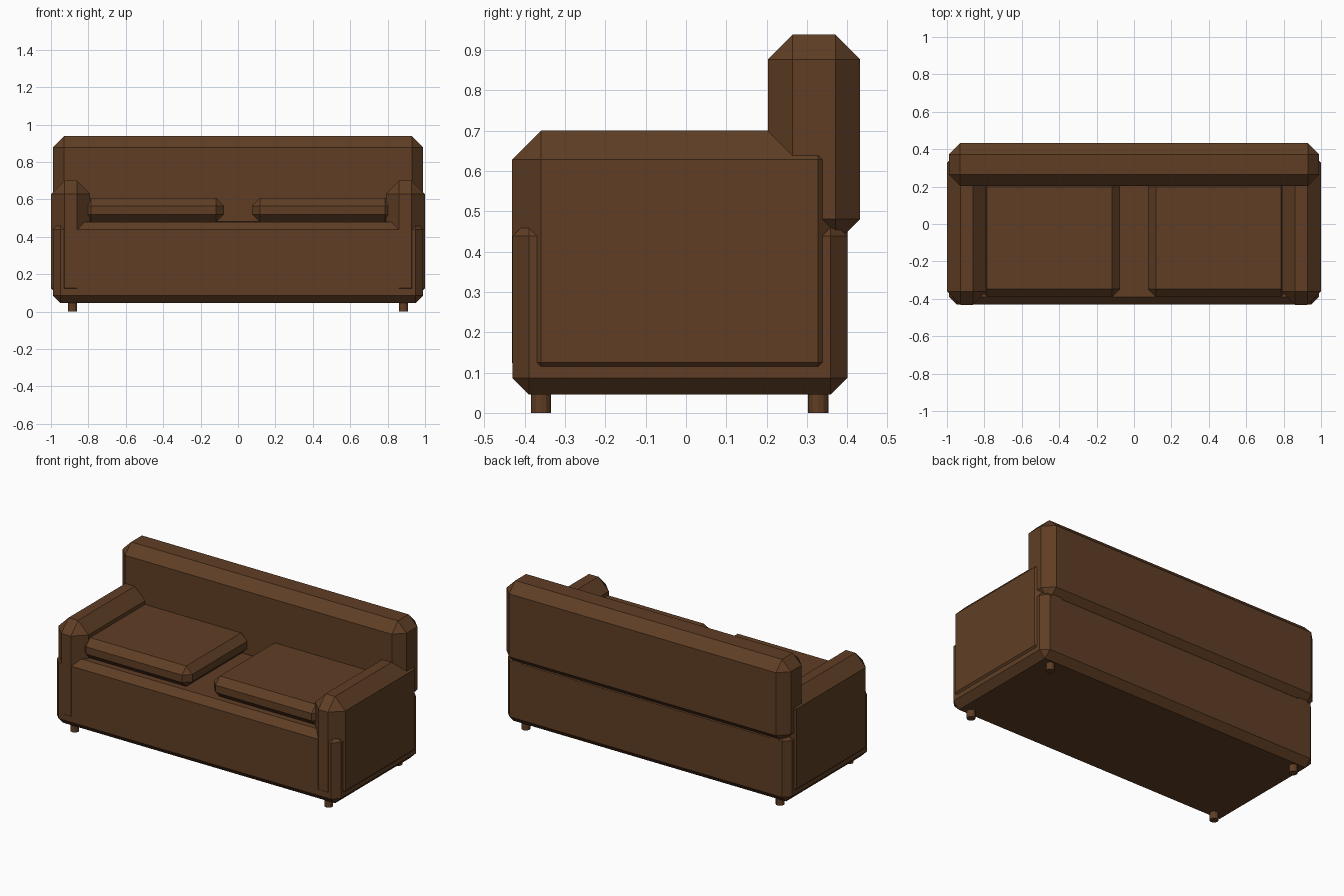
import bpy, bmesh
from mathutils import Matrix, Vector

if "Cube" in bpy.data.objects:
    bpy.data.objects.remove(bpy.data.objects["Cube"])

leather = bpy.data.materials.new("brown leather")
leather.diffuse_color = (0.115, 0.048, 0.018, 1)
leather.use_nodes = True
leather.node_tree.nodes["Principled BSDF"].inputs["Base Color"].default_value = leather.diffuse_color


def finish(name, bm):
    mesh = bpy.data.meshes.new(name)
    bm.to_mesh(mesh)
    bm.free()
    mesh.materials.append(leather)
    obj = bpy.data.objects.new(name, mesh)
    bpy.context.collection.objects.link(obj)
    return obj


def chamfered_box(name, lo, hi, chamfer):
    """Box between two corners with every edge cut by a flat chamfer."""
    lo, hi = Vector(lo), Vector(hi)
    bm = bmesh.new()
    size = Matrix.Diagonal((*(hi - lo), 1))
    bmesh.ops.create_cube(bm, size=1, matrix=Matrix.Translation((lo + hi) / 2) @ size)
    bmesh.ops.bevel(bm, geom=bm.edges[:], offset=chamfer, offset_type='OFFSET',
                    segments=1, profile=0.5, affect='EDGES')
    return finish(name, bm)


def leg(name, x, y):
    bm = bmesh.new()
    bmesh.ops.create_cone(bm, cap_ends=True, segments=12, radius1=0.025, radius2=0.025,
                          depth=0.07, matrix=Matrix.Translation((x, y, 0.035)))
    return finish(name, bm)


# Base and backrest span the full width
chamfered_box("base", (-0.99, -0.43, 0.045), (0.99, 0.40, 0.48), 0.041)
chamfered_box("backrest", (-0.99, 0.203, 0.42), (0.99, 0.432, 0.938), 0.061)

# Arms, seat cushions and legs are mirrored left and right
for side, s in (("left", -1), ("right", 1)):
    def mirrored_box(name, x0, x1, y, z, chamfer):
        a, b = sorted((s * x0, s * x1))
        chamfered_box(f"{side}_{name}", (a, y[0], z[0]), (b, y[1], z[1]), chamfer)

    mirrored_box("arm", 0.79, 1.0, (-0.432, 0.40), (0.053, 0.70), 0.072)
    mirrored_box("seat_cushion", 0.075, 0.828, (-0.39, 0.24), (0.478, 0.608), 0.042)
    leg(f"{side}_front_leg", s * 0.885, -0.36)
    leg(f"{side}_back_leg", s * 0.885, 0.328)
